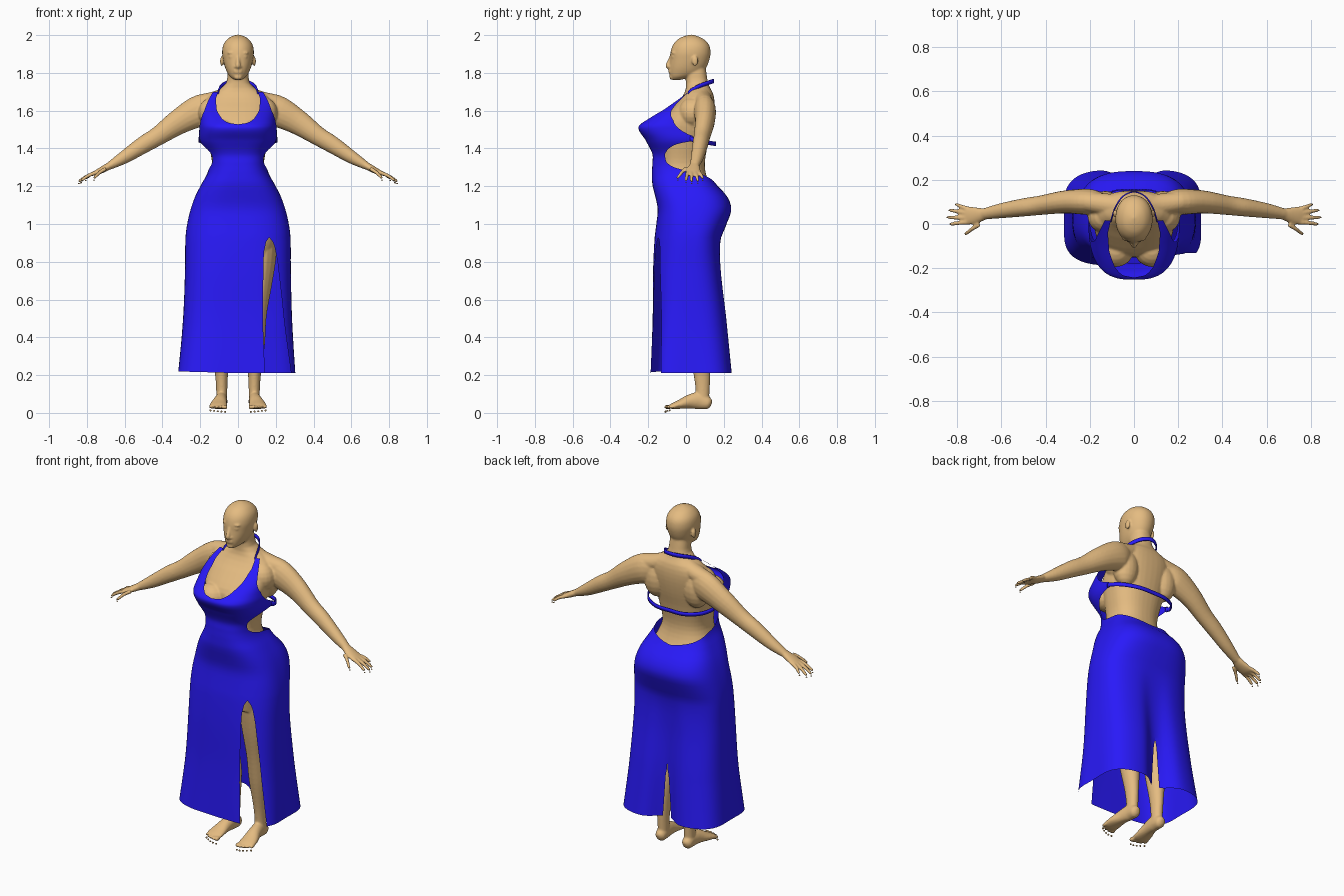
import bpy, bmesh, math
from mathutils import Vector, Matrix


def material(name, col):
    m = bpy.data.materials.new(name)
    m.diffuse_color = (*col, 1)
    return m


SKIN = material("skin", (0.78, 0.50, 0.22))
BLUE = material("blue_cloth", (0.022, 0.01, 0.95))


def finish(bm, name, mat):
    me = bpy.data.meshes.new(name)
    for f in bm.faces:
        f.smooth = True
    bm.to_mesh(me)
    bm.free()
    ob = bpy.data.objects.new(name, me)
    me.materials.append(mat)
    bpy.context.collection.objects.link(ob)
    return ob


def at(T, z):
    """Smooth interpolation of a table keyed on its first column."""
    z = min(max(z, T[0][0]), T[-1][0])
    i = max(k for k in range(len(T) - 1) if T[k][0] <= z)
    h = T[i + 1][0] - T[i][0]
    t = (z - T[i][0]) / h

    def slope(j, k):
        a, b = T[max(j - 1, 0)], T[min(j + 1, len(T) - 1)]
        return (b[k] - a[k]) / (b[0] - a[0])
    return [(2*t**3 - 3*t*t + 1) * T[i][k] + (t**3 - 2*t*t + t) * h * slope(i, k)
            + (3*t*t - 2*t**3) * T[i + 1][k] + (t**3 - t*t) * h * slope(i + 1, k)
            for k in range(1, len(T[0]))]


def lin(T, z):
    for a, b in zip(T, T[1:]):
        if z <= b[0]:
            return a[1] + (b[1] - a[1]) * max(0, z - a[0]) / (b[0] - a[0])
    return T[-1][1]


def section(phi, w, f, b, c, e):
    """Point on a body section; phi = 0 faces front, positive toward +x."""
    s, k = math.sin(phi), math.cos(phi)
    x = math.copysign(w * abs(s) ** e, s)
    return x, c - (c - f) * k ** e if k > 0 else c + (b - c) * (-k) ** e


def skin_rings(bm, rings):
    vs = [[bm.verts.new(p) for p in r] for r in rings]
    n = len(vs[0])
    fs = [bm.faces.new((a[i], a[(i+1) % n], b[(i+1) % n], b[i]))
          for a, b in zip(vs, vs[1:]) for i in range(n)]
    fs += [bm.faces.new(vs[0]), bm.faces.new(vs[-1])]
    bmesh.ops.recalc_face_normals(bm, faces=fs)


def loft(bm, T, e, rows=40, n=40):
    rings = []
    for j in range(rows + 1):
        z = T[0][0] + (T[-1][0] - T[0][0]) * j / rows
        w, f, b = at(T, z)
        rings.append([(*section(2 * math.pi * i / n, w, f, b, (f + b) / 2, e), z) for i in range(n)])
    skin_rings(bm, rings)


def tube(bm, pts, up, mx=1, sub=5, n=18):
    """Limb through (x, y, z, side radius, up radius)."""
    T = [(i, p[0] * mx, *p[1:]) for i, p in enumerate(pts)]
    rings = []
    for j in range((len(pts) - 1) * sub + 1):
        u = j / sub
        p = at(T, u)
        t = (Vector(at(T, u + .05)[:3]) - Vector(at(T, u - .05)[:3])).normalized()
        side = t.cross(Vector(up)).normalized()
        oth = side.cross(t)
        rings.append([Vector(p[:3]) + side * p[3] * math.cos(a) + oth * p[4] * math.sin(a)
                      for a in (2 * math.pi * i / n for i in range(n))])
    skin_rings(bm, rings)


def ball(bm, c, r, seg=20):
    bmesh.ops.create_uvsphere(bm, u_segments=seg, v_segments=seg // 2, radius=1,
                              matrix=Matrix.Translation(c) @ Matrix.Diagonal((*r, 1)))


Z, Y = (0, 0, 1), (0, 1, 0)
body, nails = bmesh.new(), bmesh.new()
# torso and neck
loft(body, [(.82, .17, -.10, .14), (.95, .22, -.12, .17), (1.07, .225, -.13, .215), (1.2, .175, -.15, .130),
            (1.3, .138, -.14, .10), (1.42, .155, -.14, .115), (1.52, .178, -.145, .138), (1.6, .182, -.085, .150),
            (1.66, .17, -.03, .15), (1.70, .125, -.005, .14), (1.735, .068, .0, .12), (1.82, .053, -.005, .105)], .85)
# head
loft(body, [(1.763, .018, -.074, -.03), (1.778, .040, -.083, .03), (1.80, .056, -.088, .085), (1.83, .069, -.088, .108),
            (1.87, .079, -.085, .124), (1.91, .084, -.082, .130), (1.95, .077, -.068, .121), (1.98, .055, -.04, .092),
            (1.995, .030, -.008, .060), (2.002, .006, .02, .035)], .95, 50)
# face: nose, lips, chin
tube(body, [(0, -.076, 1.895, .008, .008), (0, -.088, 1.865, .009, .009), (0, -.098, 1.838, .013, .011),
            (0, -.088, 1.826, .010, .008)], Y)
for z in (1.814, 1.804):
    ball(body, (0, -.084, z), (.024, .010, .006))
ball(body, (0, -.074, 1.777), (.022, .014, .014))

for s in (1, -1):
    ball(body, (s * .034, -.062, 1.906), (.024, .017, .008))
    ball(body, (s * .034, -.068, 1.886), (.015, .010, .008))
    ball(body, (s * .015, -.085, 1.832), (.008, .010, .007))
    ball(body, (s * .086, .048, 1.862), (.009, .017, .027))
    ball(body, (s * .082, -.115, 1.475), (.082, .08, .075))
    # shoulder slope, chest and shoulder blade blends
    tube(body, [(.02, .07, 1.715, .045, .04), (.10, .085, 1.665, .05, .045), (.21, .10, 1.635, .045, .048)], Z, s)
    ball(body, (s * .135, .035, 1.59), (.075, .075, .08))
    ball(body, (s * .13, .085, 1.56), (.075, .065, .11))
    # arm
    tube(body, [(.13, .095, 1.605, .04, .07), (.20, .10, 1.60, .058, .084), (.31, .10, 1.543, .052, .068),
                (.42, .085, 1.468, .044, .051), (.50, .075, 1.420, .041, .046), (.60, .060, 1.355, .034, .035),
                (.68, .045, 1.308, .025, .021)], Z, s)
    # palm and fingers
    tube(body, [(.67, .046, 1.314, .024, .02), (.71, .04, 1.292, .036, .018), (.75, .038, 1.272, .042, .014),
                (.775, .038, 1.262, .036, .008)], Z, s)
    for y, tx, ty, tz in ((.070, .808, .088, 1.236), (.050, .836, .062, 1.222), (.028, .845, .030, 1.220),
                          (.008, .832, .000, 1.225), (-.002, .765, -.043, 1.238)):
        bx, bz = (.755, 1.272) if y > 0 else (.70, 1.293)
        tube(body, [(bx, y, bz, .011, .011), ((bx + tx) / 2, (y + ty) / 2, (bz + tz) / 2 + .007, .0095, .010),
                    (tx - .006, ty, tz + .008, .008, .008), (tx, ty, tz + .004, .004, .004)], Z, s, 4, 10)
        ball(nails, (s * (tx - .002), ty, tz - .006), (.005, .004, .003), 8)
    # leg
    tube(body, [(.10, .03, .98, .10, .11), (.105, .03, .85, .10, .105), (.10, .035, .68, .08, .085),
                (.095, .045, .52, .057, .062), (.09, .07, .36, .052, .06), (.087, .085, .2, .034, .044),
                (.086, .088, .1, .029, .036), (.087, .085, .045, .03, .036)], Y, s)
    # foot and toes
    tube(body, [(.087, .134, .044, .012, .016), (.087, .118, .050, .029, .033), (.088, .07, .064, .032, .045),
                (.094, .02, .060, .036, .038), (.102, -.03, .046, .045, .025), (.105, -.07, .036, .048, .016),
                (.106, -.085, .034, .042, .010)], Z, s)
    for i, r in enumerate((.013, .010, .0095, .009, .0085)):
        x, y = .068 + i * .0195, (-.096, -.098, -.094, -.086, -.074)[i]
        ball(body, (s * x, y, .031), (r, .02, r), 12)
        ball(nails, (s * x, y - .012, .005 + .002 * i), (.006, .005, .005), 8)

# fuse the skin into one smooth figure
fig = finish(body, "body", SKIN)
rm = fig.modifiers.new("fuse", 'REMESH')
rm.mode, rm.voxel_size, rm.use_smooth_shade = 'VOXEL', .0055, True
sm = fig.modifiers.new("soften", 'SMOOTH')
sm.factor, sm.iterations = .5, 5
finish(nails, "nails", SKIN)

# dress: height, half width, front, back, section centre
CLOTH = [(.21, .322, -.200, .258, .02), (.5, .297, -.184, .226, .02), (.76, .284, -.177, .192, .02),
         (.92, .279, -.167, .187, .03), (1.0, .269, -.157, .215, .03), (1.08, .250, -.15, .240, .03),
         (1.15, .225, -.164, .215, .03), (1.21, .194, -.178, .160, .02), (1.27, .162, -.180, .122, .02),
         (1.32, .152, -.178, .110, .02), (1.37, .163, -.178, .11, .025), (1.44, .202, -.212, .13, .03),
         (1.51, .206, -.252, .15, .03), (1.55, .203, -.215, .15, .03), (1.62, .202, -.108, .15, .04),
         (1.70, .20, .012, .15, .055)]
INNER = [(1.528, 0), (1.533, 7), (1.545, 13), (1.56, 18), (1.6, 26), (1.66, 28.5), (1.70, 24)]
OUTER = [(1.22, 180), (1.235, 162), (1.26, 125), (1.285, 86), (1.305, 69), (1.325, 59), (1.35, 55), (1.37, 55),
         (1.395, 62), (1.42, 75), (1.435, 88), (1.445, 95), (1.46, 92), (1.5, 83), (1.55, 74), (1.6, 57),
         (1.66, 44), (1.70, 34)]
SLIT_Z, US = .93, 1 / 6
SLIT_L = [(.21, 22), (.6, 22), (.85, 23), (.91, 26), (SLIT_Z, 30)]
SLIT_R = [(.21, 53), (.6, 47), (.8, 42), (.89, 37), (.92, 33), (SLIT_Z, 30)]
BACK = [(.21, 177), (.45, 179), (.5, 180)]


def cloth(deg, z):
    w, f, b, c = at(CLOTH, z)
    phi = math.radians(deg)
    t = max(0, (.95 - z) / .74)
    x, y = section(phi, w, f, b, c, .72 + .11 * min(1, max(0, (1.15 - z) / .7)))
    # soft folds toward the hem and one deep crease at centre back
    k = 1 - .06 * t * math.cos(4 * phi)
    crease = .07 * t * math.exp(-((180 - abs(deg)) / 11) ** 2)
    left = max(0, -x) / .3
    return Vector((x * k - .012 * t * t * left, c + (y - c) * k - crease, z + .01 * t * t * left))


def angle(part, u, z):
    if z >= SLIT_Z - 1e-6:
        a, b = lin(INNER, z), lin(OUTER, z)
        return (a + (b - a) * u) * (-1 if part == "left" else 1)
    if part == "left":
        return -lin(BACK, z) * u
    if part == "panel":
        return lin(SLIT_L, z) * u / US
    r = lin(SLIT_R, z)
    return r + (lin(BACK, z) - r) * (u - US) / (1 - US)


levels = [.21 + .024 * i for i in range(30)] + [SLIT_Z + .027 * i for i in range(11)] + \
         [1.22 + .0075 * i for i in range(65)]
dress = bmesh.new()
for part, u0, u1, n in (("left", 0, 1, 60), ("panel", 0, US, 10), ("side", US, 1, 50)):
    g = [[dress.verts.new(cloth(angle(part, u0 + (u1 - u0) * i / n, z), z)) for i in range(n + 1)] for z in levels]
    for a, b in zip(g, g[1:]):
        for i in range(n):
            q = (a[i], a[i+1], b[i+1], b[i])
            dress.faces.new(q[::-1] if part == "left" else q)
bmesh.ops.remove_doubles(dress, verts=dress.verts, dist=.0004)
finish(dress, "dress", BLUE)


def ribbon(name, pts):
    """Mirrored cloth strap through (x, y, z, half height), listed from centre to +x end."""
    full = [(-p[0], *p[1:]) for p in pts[:0:-1]] + pts
    T = [(i, *p) for i, p in enumerate(full)]
    bm = bmesh.new()
    n = (len(full) - 1) * 6
    rows = []
    for j in range(n + 1):
        x, y, z, h = at(T, j / 6)
        rows.append([bm.verts.new((x, y, z + d)) for d in (-h, h)])
    for a, b in zip(rows, rows[1:]):
        bm.faces.new((a[0], a[1], b[1], b[0]))
    ob = finish(bm, name, BLUE)
    so = ob.modifiers.new("thickness", 'SOLIDIFY')
    so.thickness, so.offset = .006, 0


# straps behind the neck and across the back
ribbon("neck_strap", [(0, .145, 1.757, .011), (.05, .125, 1.750, .011), (.085, .075, 1.732, .011),
                      (.100, .03, 1.706, .013), (.105, .010, 1.687, .014)])
ribbon("back_strap", [(0, .155, 1.425, .011), (.09, .150, 1.425, .011), (.168, .110, 1.432, .011),
                      (.205, .055, 1.443, .011), (.203, .022, 1.450, .013)])
